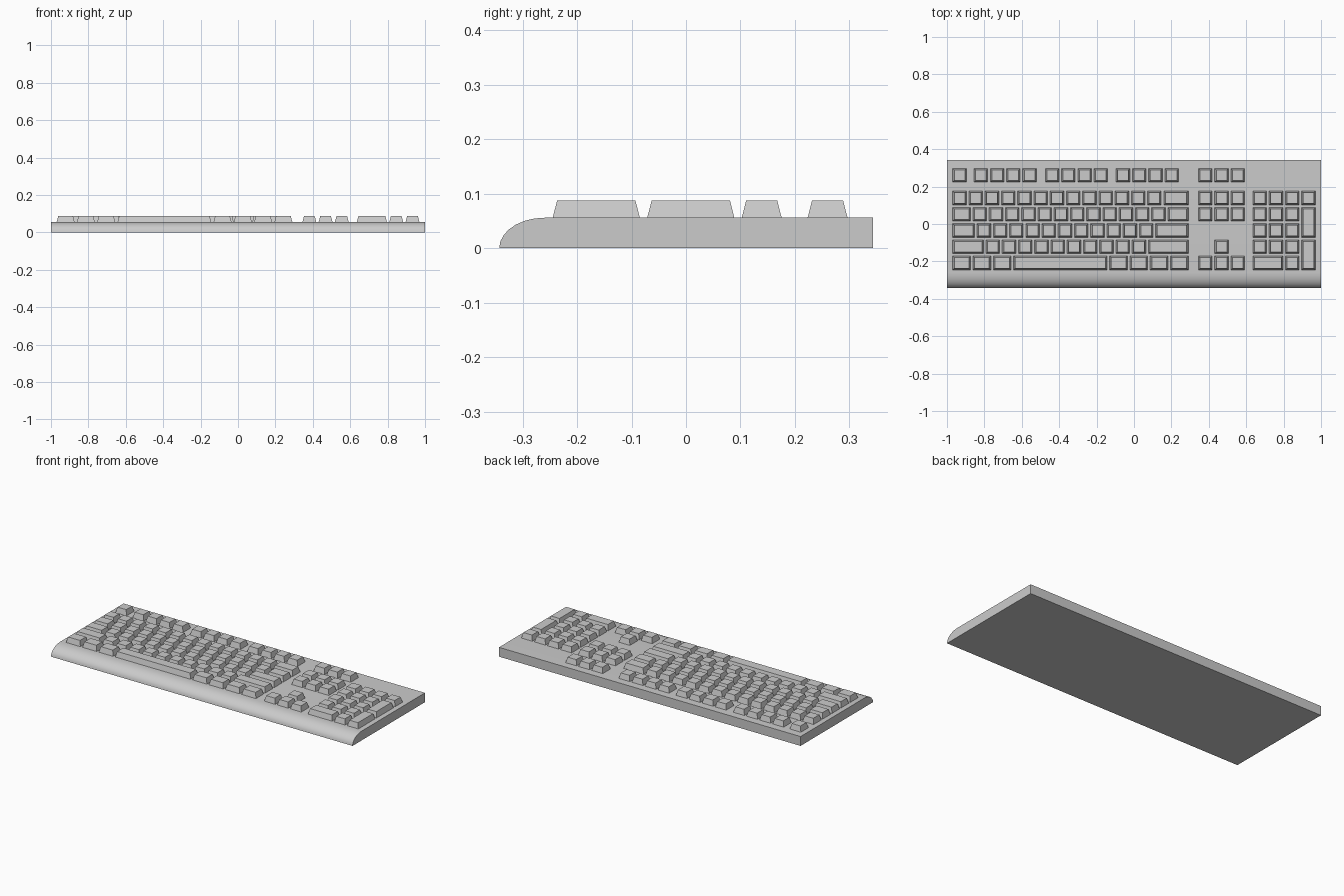
import bpy, bmesh, math

if "Cube" in bpy.data.objects:
    bpy.data.objects.remove(bpy.data.objects["Cube"])

U = 0.0868          # one key unit
GAP = 0.013         # space between neighbouring keys
INSET = 0.0085      # taper of a key from base to top
DECK, TOP = 0.056, 0.088
ROWS = [0.26, 0.139, 0.0522, -0.0346, -0.1214, -0.2082]   # row centres, back to front
LEFT, RIGHT, NAV, PAD = -0.976, 0.297, 0.338, 0.629       # block edges


def finish(name, bm):
    bmesh.ops.recalc_face_normals(bm, faces=bm.faces)
    me = bpy.data.meshes.new(name)
    bm.to_mesh(me)
    bm.free()
    ob = bpy.data.objects.new(name, me)
    bpy.context.collection.objects.link(ob)
    return ob


def add_key(bm, x0, x1, yc, rows=1):
    """Tapered key filling the cell x0..x1, reaching `rows` rows forward from yc."""
    x0, x1 = x0 + GAP / 2, x1 - GAP / 2
    y1 = yc + (U - GAP) / 2
    y0 = y1 - rows * U + GAP
    rings = []
    for z, i in ((DECK - 0.001, 0), (TOP, INSET)):
        rings.append([bm.verts.new(p) for p in (
            (x0 + i, y0 + i, z), (x1 - i, y0 + i, z), (x1 - i, y1 - i, z), (x0 + i, y1 - i, z))])
    low, high = rings
    bm.faces.new(low[::-1])
    bm.faces.new(high)
    for k in range(4):
        n = (k + 1) % 4
        bm.faces.new((low[k], low[n], high[n], high[k]))


def add_row(bm, x, row, widths):
    """Keys side by side, widths in key units; returns the end position."""
    for w in widths:
        add_key(bm, x, x + w * U, ROWS[row])
        x += w * U
    return x


# case: side profile with rounded front edge, extruded across the width
bm = bmesh.new()
R, HALF, SEG = 0.083, 0.343, 7
profile = [(HALF, 0), (HALF, DECK)]
for i in range(SEG + 1):
    a = math.pi / 2 * (1 - i / SEG)
    profile.append((-HALF + R - R * math.cos(a), DECK * math.sin(a)))
face = bm.faces.new([bm.verts.new((-1, y, z)) for y, z in profile])
ext = bmesh.ops.extrude_face_region(bm, geom=[face])
bmesh.ops.translate(bm, vec=(2, 0, 0),
                    verts=[v for v in ext["geom"] if isinstance(v, bmesh.types.BMVert)])
case = finish("case", bm)
bpy.context.view_layer.objects.active = case
case.select_set(True)
bpy.ops.object.shade_smooth_by_angle(angle=math.radians(30))

# function keys: one single key and three groups of four
bm = bmesh.new()
add_row(bm, LEFT, 0, [1])
for x in (-0.862, -0.481, -0.102):
    add_row(bm, x, 0, [1] * 4)
finish("function_keys", bm)

# main block: wide first key, normal keys, last key fills to the right edge
bm = bmesh.new()
for row, widths in ((1, [1] * 13), (2, [1.25] + [1] * 12),
                    (3, [1.5] + [1] * 11), (4, [2.05] + [1] * 10)):
    x = add_row(bm, LEFT, row, widths)
    add_key(bm, x, RIGHT, ROWS[row])
x = add_row(bm, LEFT, 5, [1.25] * 3)
add_key(bm, x, RIGHT - 5 * U, ROWS[5])
add_row(bm, RIGHT - 5 * U, 5, [1.25] * 4)
finish("main_keys", bm)

# navigation keys
bm = bmesh.new()
for row in (0, 1, 2):
    add_row(bm, NAV, row, [1] * 3)
finish("navigation_keys", bm)

# arrow keys
bm = bmesh.new()
add_row(bm, NAV + U, 4, [1])
add_row(bm, NAV, 5, [1] * 3)
finish("arrow_keys", bm)

# number pad with two double-height keys on the right
bm = bmesh.new()
add_row(bm, PAD, 1, [1] * 4)
for row in (2, 3, 4):
    add_row(bm, PAD, row, [1] * 3)
add_row(bm, PAD, 5, [2, 1])
for row in (2, 4):
    add_key(bm, PAD + 3 * U, PAD + 4 * U, ROWS[row], rows=2)
finish("number_pad_keys", bm)
